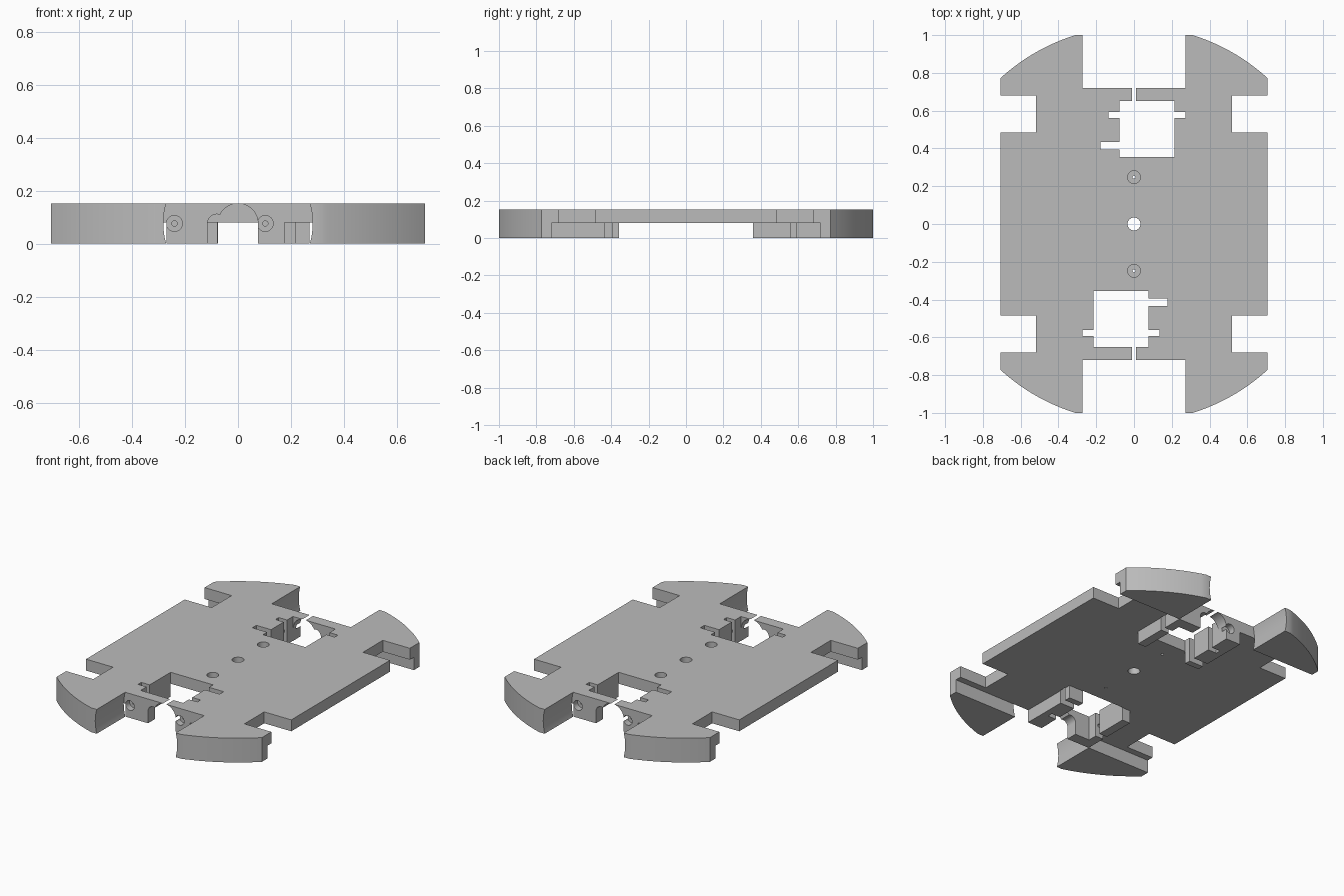
import bpy, bmesh, math
from mathutils import Matrix, Vector

cube = bpy.data.objects.get("Cube")
if cube:
    bpy.data.objects.remove(cube, do_unlink=True)

TOP = 0.151      # overall height
UNDER = 0.08     # underside of the deck
AXIS = 0.0765    # height of the motor shaft
WALL = 0.72      # outer face of the motor brackets

grey = bpy.data.materials.new("grey plastic")
grey.use_nodes = True
color = (0.5, 0.5, 0.5, 1)
grey.diffuse_color = color
grey.node_tree.nodes["Principled BSDF"].inputs["Base Color"].default_value = color


def prism(name, points, z0, z1):
    """Extrude a flat outline from z0 to z1."""
    bm = bmesh.new()
    face = bm.faces.new([bm.verts.new((x, y, z0)) for x, y in points])
    ext = bmesh.ops.extrude_face_region(bm, geom=[face])
    moved = [v for v in ext["geom"] if isinstance(v, bmesh.types.BMVert)]
    bmesh.ops.translate(bm, verts=moved, vec=(0, 0, z1 - z0))
    bmesh.ops.recalc_face_normals(bm, faces=bm.faces)
    mesh = bpy.data.meshes.new(name)
    bm.to_mesh(mesh)
    bm.free()
    mesh.materials.append(grey)
    ob = bpy.data.objects.new(name, mesh)
    bpy.context.collection.objects.link(ob)
    return ob


def box(x0, x1, y0, y1, z0=-0.1, z1=0.3):
    return prism("cutter", [(x0, y0), (x1, y0), (x1, y1), (x0, y1)], z0, z1)


def disc(r, z0, z1, segments=48):
    step = math.tau / segments
    pts = [(r * math.cos(i * step), r * math.sin(i * step)) for i in range(segments)]
    return prism("cutter", pts, z0, z1)


def bore(r, x, y0, y1, segments=48):
    """Cylinder lying along y at shaft height."""
    ob = disc(r, y0, y1, segments)
    ob.data.transform(Matrix.Translation((x, 0, AXIS)) @ Matrix.Rotation(-math.pi / 2, 4, "X"))
    return ob


def cut(cutter, turn=0):
    """Subtract the cutter, optionally turned about z, then remove it."""
    cutter.data.transform(Matrix.Rotation(turn, 4, "Z"))
    cutter.hide_render = True
    mod = chassis.modifiers.new("cut", "BOOLEAN")
    mod.operation = "DIFFERENCE"
    mod.solver = "EXACT"
    mod.object = cutter
    bpy.ops.object.modifier_apply(modifier=mod.name)
    bpy.data.objects.remove(cutter, do_unlink=True)


# Chassis outline: one quarter with wheel notch and rounded bumper, mirrored
R = 1.047
quarter = [(0.706, 0.485), (0.52, 0.485), (0.52, 0.68), (0.706, 0.68)]
a0, a1 = math.acos(0.706 / R), math.asin(1 / R)
for i in range(17):
    a = a0 + (a1 - a0) * i / 16
    quarter.append((R * math.cos(a), R * math.sin(a)))
half = quarter + [(-x, y) for x, y in reversed(quarter)]
outline = half + [(-x, -y) for x, y in half]
chassis = prism("chassis", outline, 0, TOP)
bpy.context.view_layer.objects.active = chassis
chassis.select_set(True)

# Hollow underside, leaving the bumpers and the two motor brackets
side = [(-1, -WALL), (-0.27, -WALL), (-0.27, -0.357), (0.175, -0.357),
        (0.175, -0.76), (0.26, -0.76), (0.26, -WALL), (1, -WALL)]
cut(prism("cutter", side + [(-x, -y) for x, y in side], -0.1, UNDER))

for turn in (0, math.pi):
    # Rounded channel between the bumpers
    cut(bore(0.282, 0, -1.2, -WALL, 96), turn)
    # Motor bay, mounting tab slot and cable slot
    cut(box(-0.215, 0.077, -0.65, -0.355), turn)
    cut(box(-0.273, 0.135, -0.592, -0.56), turn)
    cut(box(0, 0.178, -0.435, -0.395), turn)
    # Shaft opening through the bracket wall
    cut(bore(0.0755, 0, -0.8, -0.63), turn)
    cut(bore(0.035, -0.08, -0.8, -0.63), turn)
    cut(box(-0.115, 0.0755, -0.8, -0.63, -0.1, AXIS), turn)
    # Counterbored bracket screws
    for x in (-0.24, 0.103):
        cut(bore(0.03, x, -0.8, -0.68), turn)
        cut(bore(0.01, x, -0.8, -0.575, 24), turn)
    # Counterbored deck screws
    for r, floor in ((0.034, 0.11), (0.008, 0)):
        screw = disc(r, floor, 0.3, 32)
        screw.data.transform(Matrix.Translation((0, -0.248, 0)))
        cut(screw, turn)

# Central through hole
cut(disc(0.034, -0.1, 0.3))

bpy.ops.object.shade_smooth_by_angle(angle=math.radians(25))
